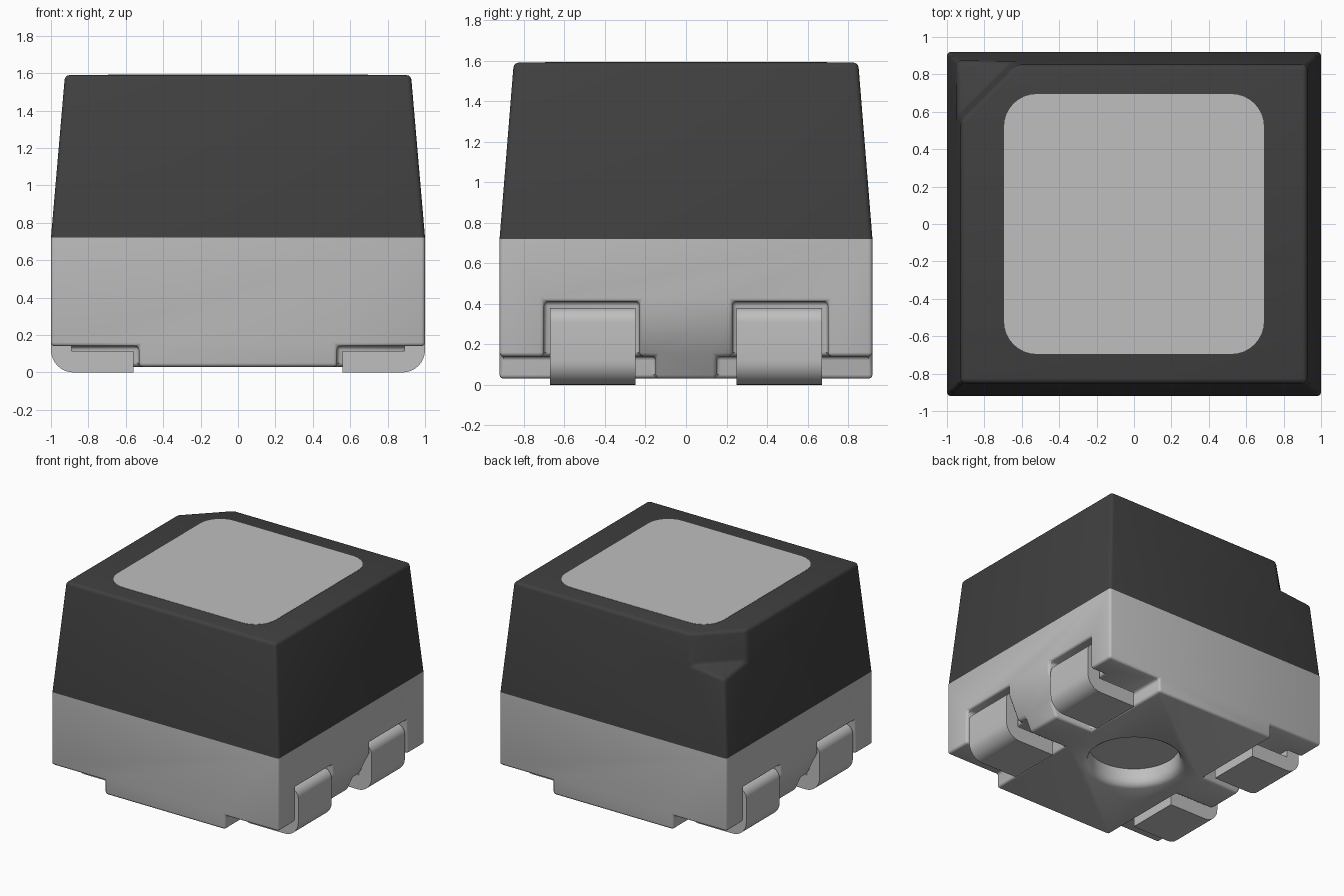
import bpy, bmesh, math

if "Cube" in bpy.data.objects:
    bpy.data.objects.remove(bpy.data.objects["Cube"], do_unlink=True)


def material(name, value):
    m = bpy.data.materials.new(name)
    m.use_nodes = True
    col = (value, value, value, 1)
    m.diffuse_color = col
    m.node_tree.nodes["Principled BSDF"].inputs["Base Color"].default_value = col
    return m


light_grey = material("light grey", 0.522)
dark_grey = material("dark grey", 0.051)


def make(name, bm, mat=None):
    bmesh.ops.recalc_face_normals(bm, faces=bm.faces)
    me = bpy.data.meshes.new(name)
    bm.to_mesh(me)
    bm.free()
    ob = bpy.data.objects.new(name, me)
    bpy.context.collection.objects.link(ob)
    if mat:
        me.materials.append(mat)
    return ob


def hull(name, pts, mat=None):
    bm = bmesh.new()
    for p in pts:
        bm.verts.new(p)
    bmesh.ops.convex_hull(bm, input=bm.verts)
    bmesh.ops.dissolve_limit(bm, angle_limit=0.01, verts=bm.verts, edges=bm.edges)
    return make(name, bm, mat)


def box(name, x, y, z, mat=None):
    return hull(name, [(a, b, c) for a in x for b in y for c in z], mat)


def prism(name, pts, offset, mat=None):
    """Extrude a flat outline of 3D points by an offset vector."""
    bm = bmesh.new()
    face = bm.faces.new([bm.verts.new(p) for p in pts])
    out = bmesh.ops.extrude_face_region(bm, geom=[face])
    bmesh.ops.translate(bm, vec=offset,
                        verts=[g for g in out["geom"] if isinstance(g, bmesh.types.BMVert)])
    return make(name, bm, mat)


def arc(cx, cy, r, a0, a1, n=8):
    return [(cx + r * math.cos(math.radians(a0 + (a1 - a0) * i / n)),
             cy + r * math.sin(math.radians(a0 + (a1 - a0) * i / n))) for i in range(n + 1)]


def apply_mod(ob, mod):
    bpy.context.view_layer.objects.active = ob
    bpy.ops.object.modifier_apply(modifier=mod.name)


def cut(ob, cutter):
    m = ob.modifiers.new("cut", 'BOOLEAN')
    m.operation = 'DIFFERENCE'
    m.solver = 'EXACT'
    m.object = cutter
    apply_mod(ob, m)
    bpy.data.objects.remove(cutter, do_unlink=True)


def bevel(ob, width):
    m = ob.modifiers.new("bevel", 'BEVEL')
    m.width = width
    m.segments = 3
    m.limit_method = 'ANGLE'
    m.angle_limit = math.radians(35)
    apply_mod(ob, m)


def smooth(ob):
    bpy.ops.object.select_all(action='DESELECT')
    ob.select_set(True)
    bpy.context.view_layer.objects.active = ob
    bpy.ops.object.shade_smooth_by_angle(angle=math.radians(32))


def span(s, a, b):
    return (s * a, s * b)


SPLIT = 0.72

# Lower housing: block with stepped underside, lead pockets and sloped recesses
base = box("lower_housing", (-1, 1), (-0.92, 0.92), (0.03, 0.85), light_grey)
for sx in (1, -1):
    for sy in (1, -1):
        cut(base, box("step", span(sx, 0.53, 1.2), span(sy, 0.15, 1.1), (-0.1, 0.14)))
        cut(base, box("pocket", span(sx, 0.87, 1.2), span(sy, 0.23, 0.70), (-0.1, 0.41)))
    slope = [(1.2, 0.33), (1.0, 0.33), (0.86, 0.03), (0.80, -0.1), (1.2, -0.1)]
    cut(base, prism("slope", [(sx * x, -0.24, z) for x, z in slope], (0, 0.48, 0)))
bevel(base, 0.02)
cut(base, box("trim", (-2, 2), (-2, 2), (SPLIT, 2)))

# Round recess with a flared rim under the housing
bm = bmesh.new()
rings = []
for r, z in [(0.40, -0.02), (0.375, 0.03), (0.35, 0.045), (0.335, 0.07), (0.33, 0.10), (0.33, 0.17)]:
    rings.append(bmesh.ops.create_circle(bm, segments=64, radius=r)["verts"])
    bmesh.ops.translate(bm, verts=rings[-1], vec=(0, 0, z))
for a, b in zip(rings, rings[1:]):
    for i in range(64):
        j = (i + 1) % 64
        bm.faces.new((a[i], a[j], b[j], b[i]))
bm.faces.new(rings[0])
bm.faces.new(rings[-1])
cut(base, make("round_recess", bm))
smooth(base)

# Upper housing: tapered dark block with a notched corner
Z0, Z1 = 0.60, 1.59
grow = (SPLIT - Z0) / (Z1 - SPLIT)
pts = []
for sx in (1, -1):
    for sy in (1, -1):
        pts.append((sx * (1 + 0.075 * grow), sy * (0.92 + 0.07 * grow), Z0))
        pts.append((sx * 0.925, sy * 0.85, Z1))
upper = hull("upper_housing", pts, dark_grey)
cut(upper, hull("corner_notch", [
    (-0.52, 1.0, 1.35), (-1.10, 0.42, 1.35), (-1.15, 1.05, 1.28),
    (-0.46, 1.0, 1.70), (-1.10, 0.36, 1.70), (-1.15, 1.05, 1.70)]))
bevel(upper, 0.025)
cut(upper, box("trim", (-2, 2), (-2, 2), (0, SPLIT)))
smooth(upper)

# Light window in the top face
c, r = 0.52, 0.175
outline = (arc(c, c, r, 0, 90) + arc(-c, c, r, 90, 180)
           + arc(-c, -c, r, 180, 270) + arc(c, -c, r, 270, 360))
prism("window", [(x, y, Z1 - 0.004) for x, y in outline], (0, 0, 0.006), light_grey)

# Four bent metal leads
profile = ([(0.56, 0.0)] + arc(0.88, 0.12, 0.12, -90, 0)
           + arc(0.93, 0.31, 0.07, 0, 90)
           + [(0.80, 0.38), (0.80, 0.27), (0.89, 0.27), (0.89, 0.115), (0.56, 0.115)])
for sx, side in ((1, "left"), (-1, "right")):
    for y0, end in ((-0.67, "front"), (0.25, "back")):
        lead = prism(f"lead_{end}_{side}", [(sx * x, y0, z) for x, z in profile],
                     (0, 0.42, 0), light_grey)
        smooth(lead)
